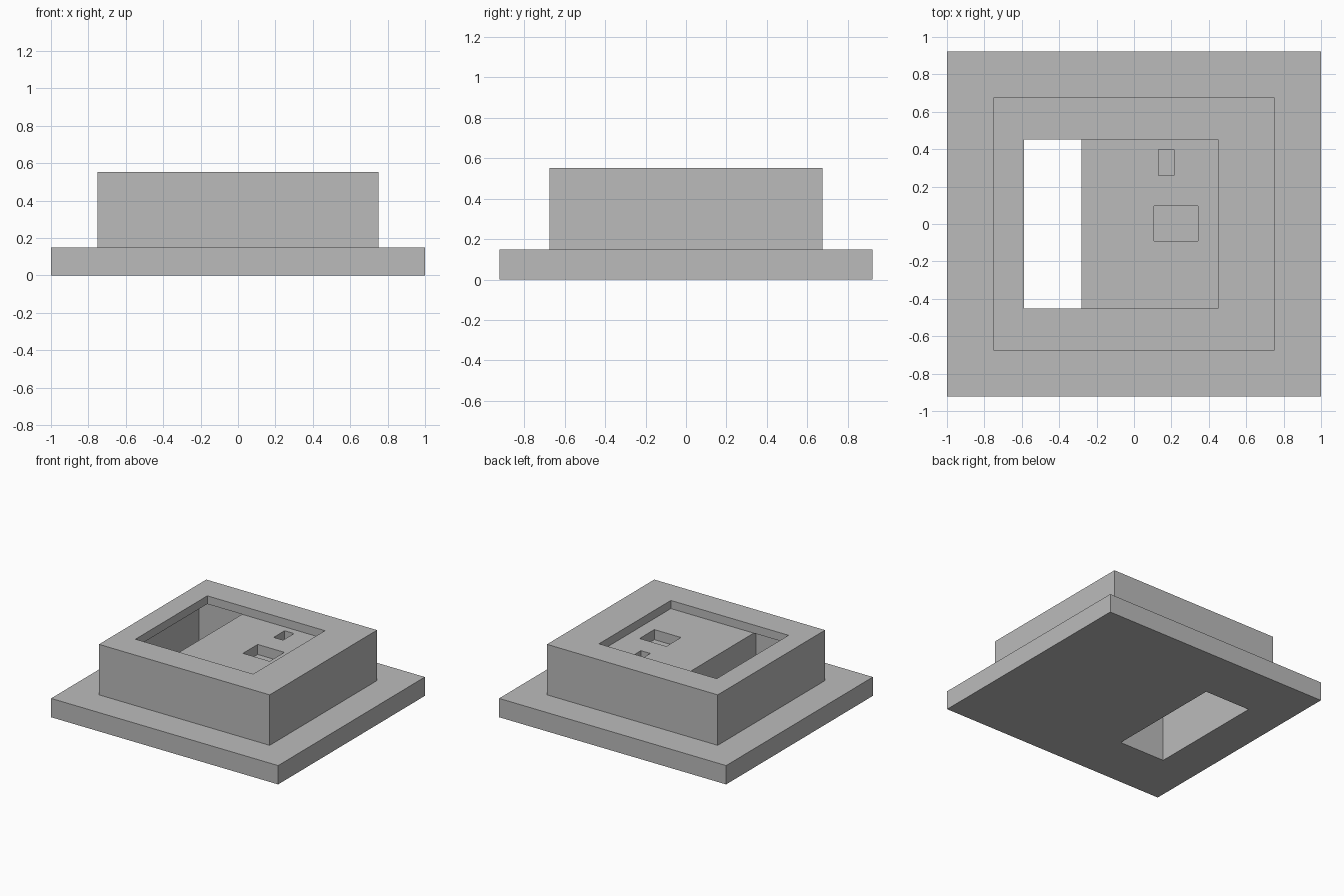
import bpy
import bmesh
from mathutils import Vector

cube = bpy.data.objects.get("Cube")
if cube:
    bpy.data.objects.remove(cube, do_unlink=True)

grey = bpy.data.materials.new("plain grey")
grey.use_nodes = True
colour = (0.5, 0.5, 0.5, 1)
grey.diffuse_color = colour
grey.node_tree.nodes["Principled BSDF"].inputs["Base Color"].default_value = colour


def box(name, low, high):
    """Axis-aligned box between two corners."""
    low, high = Vector(low), Vector(high)
    bm = bmesh.new()
    bmesh.ops.create_cube(bm, size=1)
    bmesh.ops.scale(bm, vec=high - low, verts=bm.verts)
    bmesh.ops.translate(bm, vec=(low + high) / 2, verts=bm.verts)
    mesh = bpy.data.meshes.new(name)
    bm.to_mesh(mesh)
    bm.free()
    mesh.materials.append(grey)
    obj = bpy.data.objects.new(name, mesh)
    bpy.context.collection.objects.link(obj)
    return obj


def combine(target, tool, operation):
    """Apply a boolean and remove the tool."""
    mod = target.modifiers.new(tool.name, "BOOLEAN")
    mod.operation = operation
    mod.solver = "EXACT"
    mod.object = tool
    bpy.context.view_layer.update()
    graph = bpy.context.evaluated_depsgraph_get()
    mesh = bpy.data.meshes.new_from_object(target.evaluated_get(graph))
    target.modifiers.clear()
    target.data = mesh
    bpy.data.objects.remove(tool, do_unlink=True)


base_top, top, floor = 0.15, 0.552, 0.487

# Wide base plate with a raised housing
body = box("stepped_housing", (-1, -0.923, 0), (1, 0.923, base_top))
housing = box("raised_block", (-0.752, -0.675, base_top - 0.05), (0.752, 0.675, top))
combine(body, housing, "UNION")

# Well open at the bottom, running under the rim of the window
well = box("well_cutter", (-0.682, -0.483, -0.1), (-0.28, 0.483, floor))
combine(body, well, "DIFFERENCE")

# Shallow window recess in the top
window = box("window_cutter", (-0.587, -0.452, floor), (0.45, 0.452, top + 0.1))
combine(body, window, "DIFFERENCE")

# Two small pockets in the recess floor
pockets = {
    "large_pocket": ((0.107, -0.09), (0.342, 0.095)),
    "small_pocket": ((0.132, 0.26), (0.215, 0.398)),
}
for name, (low, high) in pockets.items():
    pocket = box(name, (*low, floor - 0.08), (*high, floor + 0.03))
    combine(body, pocket, "DIFFERENCE")

body.data.name = "stepped_housing"
